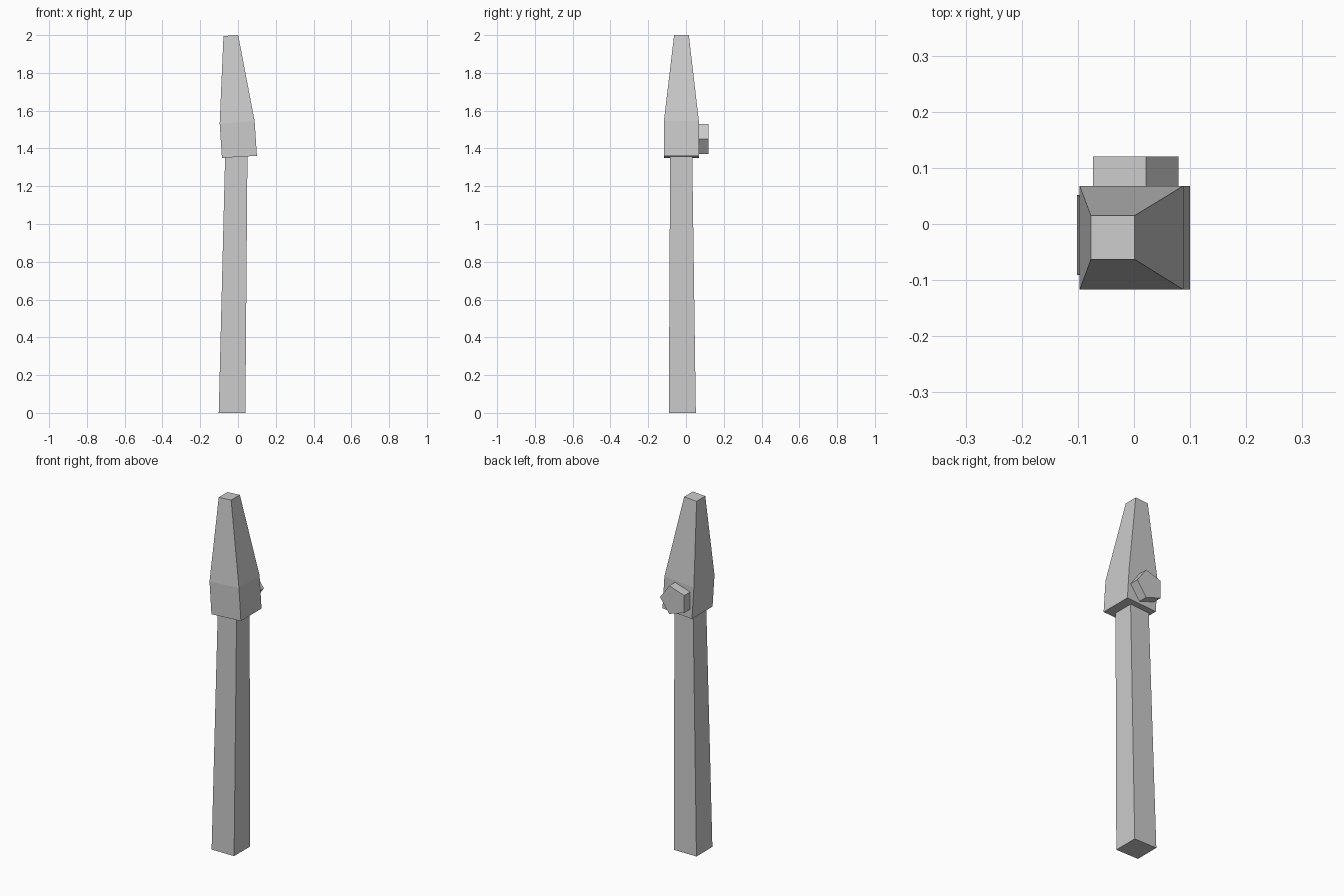
import bpy, bmesh, math
from mathutils import Matrix

if "Cube" in bpy.data.objects:
    bpy.data.objects.remove(bpy.data.objects["Cube"])

grey = bpy.data.materials.new("plain grey")
grey.diffuse_color = (0.6, 0.6, 0.6, 1)
grey.use_nodes = True
grey.node_tree.nodes["Principled BSDF"].inputs["Base Color"].default_value = grey.diffuse_color


def finish(bm, name):
    bmesh.ops.recalc_face_normals(bm, faces=bm.faces)
    mesh = bpy.data.meshes.new(name)
    bm.to_mesh(mesh)
    bm.free()
    mesh.materials.append(grey)
    obj = bpy.data.objects.new(name, mesh)
    bpy.context.collection.objects.link(obj)
    return obj


def square_loft(name, rings):
    """Skin rectangular rings: (x0, x1, y0, y1, z at x0, z at x1)."""
    bm = bmesh.new()
    loops = []
    for x0, x1, y0, y1, z0, z1 in rings:
        corners = ((x0, y0, z0), (x1, y0, z1), (x1, y1, z1), (x0, y1, z0))
        loops.append([bm.verts.new(c) for c in corners])
    bm.faces.new(loops[0])
    bm.faces.new(loops[-1])
    for a, b in zip(loops, loops[1:]):
        for i in range(4):
            j = (i + 1) % 4
            bm.faces.new((a[i], a[j], b[j], b[i]))
    return finish(bm, name)


# Slightly tapered, leaning handle
square_loft("handle", [
    (-0.102, 0.039, -0.091, 0.052, 0.0, 0.0),
    (-0.068, 0.050, -0.084, 0.033, 1.37, 1.37),
])

# Tilted square collar that tapers to a blunt tip
square_loft("tapered_head", [
    (-0.085, 0.100, -0.117, 0.068, 1.350, 1.361),
    (-0.097, 0.088, -0.117, 0.068, 1.532, 1.545),
    (-0.077, 0.001, -0.063, 0.015, 1.995, 2.0),
])

# Five-sided peg on the back of the head, one corner pointing to +x
bm = bmesh.new()
bmesh.ops.create_cone(bm, cap_ends=True, segments=5, radius1=0.084,
                      radius2=0.084, depth=0.10)
corner = max(bm.verts, key=lambda v: v.co.x + 0.001 * v.co.z).co
turn = Matrix.Rotation(-math.atan2(corner.y, corner.x), 4, 'Z')
place = Matrix.Translation((-0.005, 0.07, 1.45)) @ Matrix.Rotation(math.pi / 2, 4, 'X')
bmesh.ops.transform(bm, matrix=place @ turn, verts=bm.verts)
finish(bm, "back_peg")
